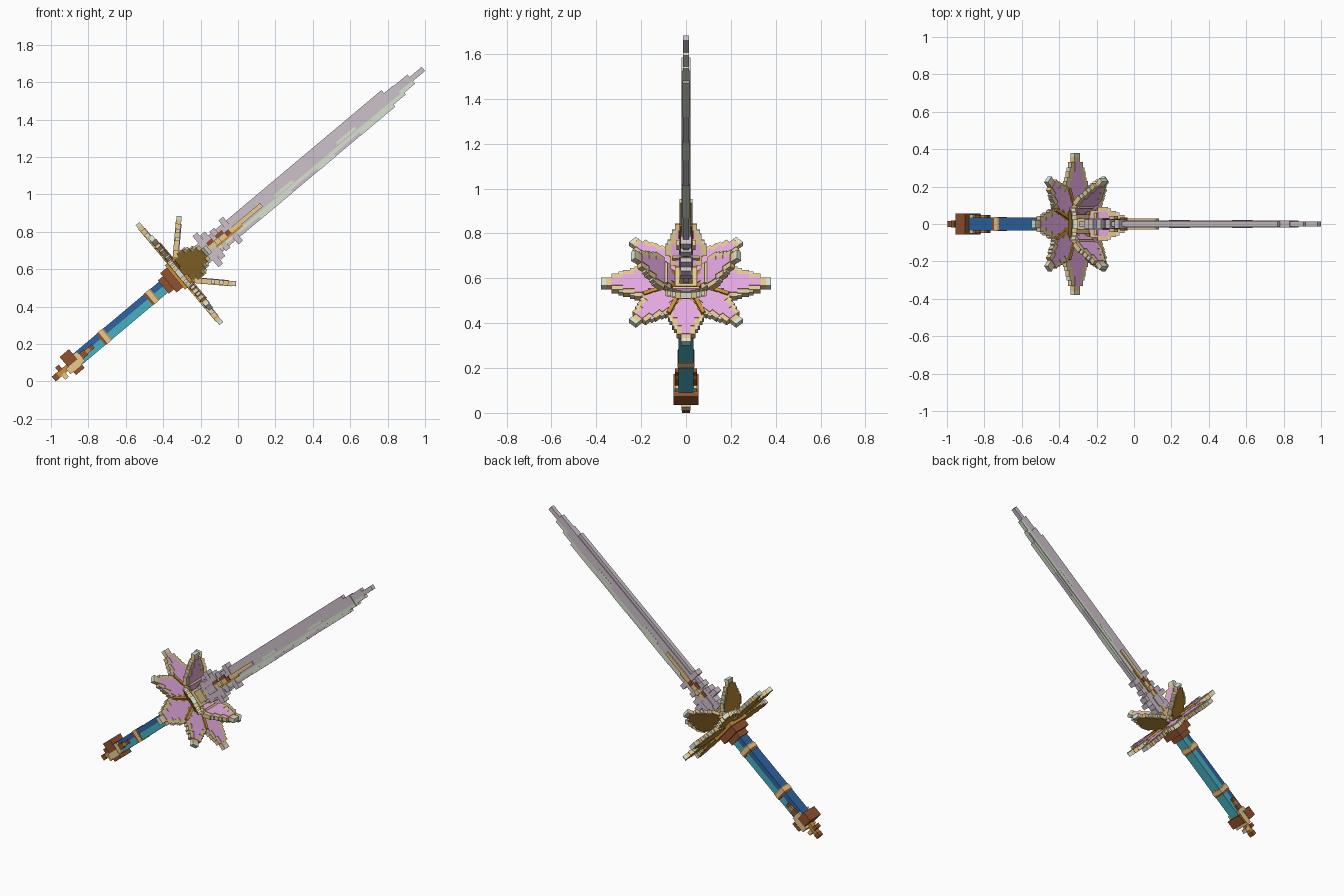
import bpy, bmesh, math
from mathutils import Matrix, Vector

cube = bpy.data.objects.get("Cube")
if cube:
    bpy.data.objects.remove(cube, do_unlink=True)


def linear(c):
    c /= 255
    return c / 12.92 if c <= 0.04045 else ((c + 0.055) / 1.055) ** 2.4


def material(name, r, g, b):
    m = bpy.data.materials.new(name)
    m.use_nodes = True
    col = (linear(r), linear(g), linear(b), 1)
    m.diffuse_color = col
    m.node_tree.nodes["Principled BSDF"].inputs["Base Color"].default_value = col
    return m


MATS = {
    "blue": material("blue", 46, 100, 162),
    "teal": material("teal", 72, 176, 192),
    "brown": material("brown", 146, 82, 47),
    "tan": material("tan", 234, 204, 146),
    "gold": material("gold", 206, 146, 60),
    "ochre": material("ochre", 182, 136, 55),
    "lavender": material("lavender grey", 206, 194, 203),
    "silver": material("green silver", 217, 227, 208),
    "pink": material("petal pink", 230, 171, 226),
}

# Sword frame: local x runs pommel to tip, z across the blade, y through it
SWORD = Matrix.Translation((-0.985, 0, 0.013)) @ Matrix.Rotation(math.radians(-40), 4, "Y")


def part(name, boxes, matrix=SWORD):
    """Boxes are (colour, x range, y range, z range); a single number means +/-."""
    bm = bmesh.new()
    used = []
    for colour, *ranges in boxes:
        spans = [r if isinstance(r, tuple) else (-r, r) for r in ranges]
        mid = Vector([(lo + hi) / 2 for lo, hi in spans])
        size = [hi - lo for lo, hi in spans]
        verts = bmesh.ops.create_cube(
            bm, size=1, matrix=Matrix.Translation(mid) @ Matrix.Diagonal((*size, 1)))["verts"]
        if colour not in used:
            used.append(colour)
        for f in {f for v in verts for f in v.link_faces}:
            f.material_index = used.index(colour)
    me = bpy.data.meshes.new(name)
    bm.to_mesh(me)
    bm.free()
    for c in used:
        me.materials.append(MATS[c])
    return place(name, me, matrix)


def place(name, mesh, matrix):
    ob = bpy.data.objects.new(name, mesh)
    bpy.context.collection.objects.link(ob)
    ob.matrix_world = matrix
    return ob


# Pommel, with a collar of side plates over the grip
part("pommel", [
    ("gold", (0, 0.11), 0.015, 0.016),
    ("brown", (0, 0.03), 0.017, 0.017),
    ("brown", (0.045, 0.07), 0.02, (0.01, 0.042)),
    ("tan", (0.045, 0.07), 0.02, (-0.042, -0.01)),
    ("brown", (0.1, 0.165), 0.055, (0.0, 0.07)),
    ("tan", (0.085, 0.165), 0.053, (-0.038, 0.0)),
    ("brown", (0.105, 0.165), 0.055, (-0.06, -0.038)),
    ("tan", (0.165, 0.19), 0.05, 0.034),
    ("brown", (0.19, 0.225), 0.049, 0.018),
    ("gold", (0.225, 0.25), 0.048, 0.012),
    ("brown", (0.25, 0.275), 0.048, 0.012),
])

# Grip, split along its length
part("grip", [
    ("blue", (0.16, 0.8), 0.034, (0.004, 0.037)),
    ("teal", (0.16, 0.8), 0.034, (-0.038, 0.004)),
])
for i, a in enumerate((0.355, 0.685)):
    part(f"grip_band_{i + 1}", [
        ("tan", (a - 0.012, a + 0.012), 0.038, 0.04),
        ("brown", (a - 0.026, a - 0.012), 0.036, 0.039),
        ("gold", (a + 0.012, a + 0.02), 0.036, 0.039),
    ])

# Guard blocks under the flower
part("guard", [
    ("brown", (0.765, 0.8), 0.045, 0.046),
    ("brown", (0.8, 0.845), 0.065, 0.068),
    ("gold", (0.845, 0.87), 0.085, 0.085),
    ("brown", (0.865, 0.885), 0.075, 0.075),
    ("tan", (0.88, 0.925), 0.05, 0.055),
    ("tan", (0.92, 0.98), 0.03, 0.04),
])

# One stepped petal: rim, pink face and ochre back
STEPS = [(0.07, 0.12, 0.045), (0.12, 0.165, 0.068), (0.165, 0.225, 0.086),
         (0.225, 0.275, 0.066), (0.275, 0.325, 0.046), (0.325, 0.37, 0.023)]
petal_boxes = [("silver", 0.0135, 0.0235, (0.35, 0.371))]
for i, (r0, r1, w) in enumerate(STEPS):
    petal_boxes.append(("gold" if i == 0 else "tan", 0.013, w, (r0, r1)))
    petal_boxes.append(("ochre", (-0.016, -0.012), w - 0.004, (r0, min(r1, 0.345))))
    if i < len(STEPS) - 1:
        top = r1 if STEPS[i + 1][2] < w else r1 + 0.012
        petal_boxes.append(("pink", (0.012, 0.016), w - 0.025, (r0, top)))
for s in (-1, 1):
    for r, w in ((0.275, 0.046), (0.225, 0.066)):
        edge = sorted((s * w, s * (w + 0.012)))
        petal_boxes.append(("silver", 0.012, tuple(edge), (r, r + 0.02)))


def petal_matrix(along, turn, tilt, wide, tall):
    return (SWORD @ Matrix.Translation((along, 0, 0))
            @ Matrix.Rotation(math.radians(turn), 4, "X")
            @ Matrix.Rotation(math.radians(tilt), 4, "Y")
            @ Matrix.Diagonal((1, wide, tall, 1)))


# Flat ring of eight petals, then four raised ones
first = part("flat_petal_1", petal_boxes, petal_matrix(0.877, 0, 0, 0.94, 0.94))
for i in range(1, 8):
    diagonal = i % 2
    size = 0.91 if diagonal else 1.02 if i in (2, 6) else 0.94
    m = petal_matrix(0.885 if diagonal else 0.877, i * 45, 0, size, size)
    place(f"flat_petal_{i + 1}", first.data, m)
for i in range(4):
    place(f"raised_petal_{i + 1}", first.data, petal_matrix(0.838, i * 90, 45, 1.06, 0.9))

# Gold ribs between the flat petals
for i in range(8):
    part(f"flower_rib_{i + 1}", [("gold", (-0.015, 0.026), 0.009, (0.08, 0.205))],
         petal_matrix(0.88, i * 45 + 22.5, 0, 1, 1))

# Square cup where the raised petals meet
cup = []
for s in (-1, 1):
    wall = tuple(sorted((s * 0.082, s * 0.1)))
    cup += [("tan", (0.925, 0.955), 0.06, wall), ("tan", (0.925, 0.955), wall, 0.06)]
part("flower_cup", cup)

# Blade: stepped edges around a thicker core, with a pale lower fuller
part("blade", [
    ("lavender", (0.95, 2.335), 0.014, (0.036, 0.057)),
    ("lavender", (0.95, 2.335), 0.014, (-0.057, -0.04)),
    ("lavender", (0.95, 2.4), 0.02, (-0.022, 0.036)),
    ("silver", (0.95, 2.4), 0.02, (-0.04, -0.022)),
    ("silver", (2.335, 2.42), 0.014, (-0.044, -0.02)),
    ("lavender", (2.335, 2.495), 0.014, (-0.01, 0.032)),
    ("silver", (2.335, 2.495), 0.014, (-0.032, -0.01)),
    ("lavender", (2.495, 2.58), 0.014, 0.014),
])

# Pale glints along the flats and the lower edge
glints = [("silver", (a, a + n), 0.021, (b, b + 0.016))
          for a, n, b in ((1.53, 0.13, -0.018), (1.97, 0.13, -0.016))]
glints += [("silver", (a, a + n), 0.015, (-0.058, -0.04))
           for a, n in ((1.4, 0.22), (1.8, 0.12), (2.1, 0.235))]
part("blade_glints", glints)

# Blade base with stepped prongs
prongs = [("lavender", (0.99, 1.13), 0.025, 0.06)]
for a, w in ((1.01, 0.07), (1.075, 0.108), (1.11, 0.085), (1.16, 0.068), (1.235, 0.083)):
    prongs.append(("lavender", (a - 0.016, a + 0.016), 0.024, w))
part("blade_base", prongs)

# Ornament running up the blade
part("blade_ornament", [
    ("tan", (0.95, 1.45), 0.029, 0.012),
    ("gold", (1.12, 1.3), 0.027, (-0.024, -0.012)),
    ("brown", (1.09, 1.13), 0.028, (0.012, 0.034)),
    ("brown", (1.15, 1.2), 0.028, (0.012, 0.034)),
    ("lavender", (1.02, 1.09), 0.032, 0.026),
    ("tan", (1.13, 1.16), 0.042, 0.016),
    ("brown", (1.2, 1.23), 0.034, 0.013),
])
